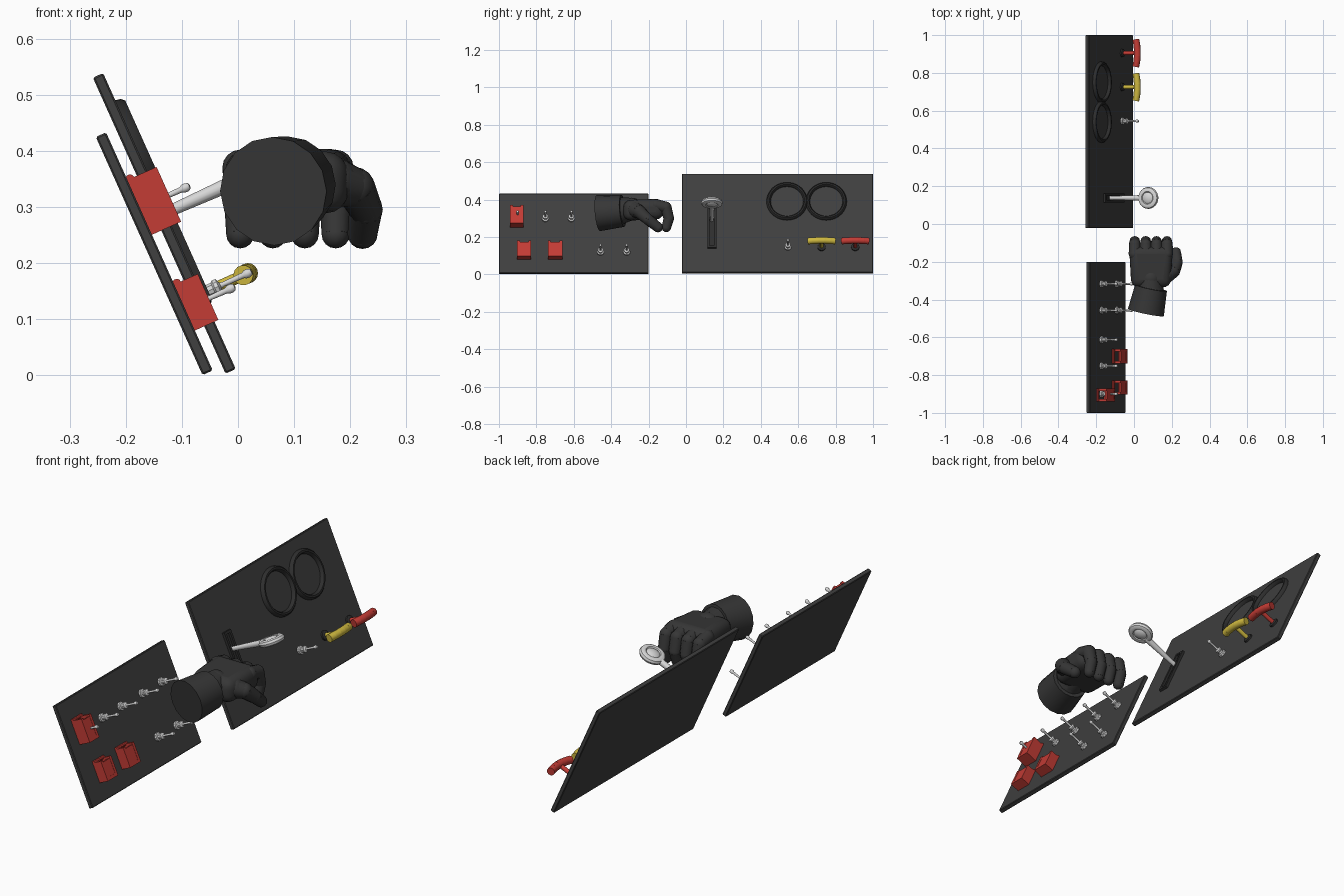
import bpy, bmesh, math
from mathutils import Matrix, Vector

old = bpy.data.objects.get("Cube")
if old:
    bpy.data.objects.remove(old, do_unlink=True)


def material(name, rgb):
    m = bpy.data.materials.new(name)
    m.use_nodes = True
    m.diffuse_color = (*rgb, 1)
    m.node_tree.nodes["Principled BSDF"].inputs["Base Color"].default_value = (*rgb, 1)
    return m


PANEL = material("panel charcoal", (0.05, 0.05, 0.05))
GLOVE = material("glove charcoal", (0.037, 0.037, 0.037))
DARK = material("trim black", (0.027, 0.027, 0.027))
WHITE = material("light grey", (0.68, 0.68, 0.68))
RED = material("red", (0.55, 0.045, 0.035))
YELLOW = material("yellow", (0.62, 0.48, 0.05))

# Panel frames: local x runs along the panel, y up the slope, z outward
UP = Vector((-0.409, 0, 0.9126))
OUT = Vector((0.9126, 0, 0.409))


def frame(origin, x, y, z):
    m = Matrix((x, y, z)).transposed().to_4x4()
    m.translation = origin
    return m


ALONG = Vector((0, 1, 0))
SMALL = frame((-0.045, 0, 0.0085), ALONG, UP, OUT)
LARGE = frame((-0.004, 0, 0.011), ALONG, UP, OUT)
WORLD = Matrix()


def finish(name, bm, mat, m, smooth=True, bevel=0, steps=1):
    bmesh.ops.recalc_face_normals(bm, faces=bm.faces[:])
    mesh = bpy.data.meshes.new(name)
    bm.to_mesh(mesh)
    bm.free()
    mesh.materials.append(mat)
    ob = bpy.data.objects.new(name, mesh)
    bpy.context.collection.objects.link(ob)
    ob.matrix_world = m
    if bevel:
        b = ob.modifiers.new("Bevel", "BEVEL")
        b.width, b.segments = bevel, steps
    if smooth:
        bpy.ops.object.select_all(action="DESELECT")
        ob.select_set(True)
        bpy.context.view_layer.objects.active = ob
        bpy.ops.object.shade_smooth_by_angle(angle=math.radians(35))
    return ob


def add_box(bm, lo, hi):
    lo, hi = Vector(lo), Vector(hi)
    bmesh.ops.create_cube(bm, size=1, matrix=Matrix.Translation((lo + hi) / 2)
                          @ Matrix.Diagonal((*(hi - lo), 1)))


def add_cone(bm, a, b, ra, rb, segs):
    a, b = Vector(a), Vector(b)
    rot = (b - a).to_track_quat("Z", "Y").to_matrix().to_4x4()
    bmesh.ops.create_cone(bm, cap_ends=True, segments=segs, radius1=ra, radius2=rb,
                          depth=(b - a).length, matrix=Matrix.Translation((a + b) / 2) @ rot)


def boxes(name, mat, m, parts, **kw):
    bm = bmesh.new()
    for lo, hi in parts:
        add_box(bm, lo, hi)
    return finish(name, bm, mat, m, smooth=False, **kw)


def limb(name, mat, m, points, radii, segs=12, round_ends=True):
    """Jointed tube: tapered segments with a ball at each joint."""
    bm = bmesh.new()
    last = len(points) - 1
    for i, (p, r) in enumerate(zip(points, radii)):
        if round_ends or 0 < i < last:
            bmesh.ops.create_uvsphere(bm, u_segments=segs, v_segments=8, radius=r,
                                      matrix=Matrix.Translation(p))
        if i < last:
            add_cone(bm, p, points[i + 1], r, radii[i + 1], segs)
    return finish(name, bm, mat, m)


def lathe(name, mat, m, profile, segs=16):
    bm = bmesh.new()
    verts = [bm.verts.new((r, 0, z)) for r, z in profile]
    edges = [bm.edges.new(pair) for pair in zip(verts, verts[1:])]
    bmesh.ops.spin(bm, geom=verts + edges, cent=(0, 0, 0), axis=(0, 0, 1),
                   angle=math.tau, steps=segs)
    bmesh.ops.remove_doubles(bm, verts=bm.verts[:], dist=1e-5)
    return finish(name, bm, mat, m)


def at(m, x, y, z=0):
    return m @ Matrix.Translation((x, y, z))


# Backing panels
boxes("small_panel", PANEL, SMALL, [((-1, 0, -0.02), (-0.2, 0.465, 0))], bevel=0.003)
boxes("large_panel", PANEL, LARGE, [((-0.022, 0, -0.02), (1, 0.578, 0))], bevel=0.003)

# Toggle switches
TOGGLE = [(0, 0), (0.019, 0), (0.019, 0.01), (0.012, 0.012), (0.012, 0.022),
          (0.015, 0.025), (0.015, 0.032), (0.006, 0.036), (0.0045, 0.042), (0.0055, 0.08),
          (0.008, 0.084), (0.0085, 0.09), (0.006, 0.096), (0, 0.098)]
spots = [(SMALL, y, 0.317) for y in (-0.9, -0.752, -0.613, -0.457, -0.317)]
spots += [(SMALL, y, 0.12) for y in (-0.457, -0.317)] + [(LARGE, 0.545, 0.147)]
for i, (m, y, s) in enumerate(spots):
    lathe(f"toggle_switch_{i + 1}", WHITE, at(m, y, s), TOGGLE, 10)


# Red switch guards: open-topped channels with a hinge pin
def guard(name, y, s, width, length, height):
    w, wall = width / 2, 0.014
    ob = boxes(name, RED, at(SMALL, y, s), [
        ((-w, 0, 0), (wall - w, length, height)),
        ((w - wall, 0, 0), (w, length, height)),
        ((wall - w, 0, 0), (w - wall, wall, height)),
        ((wall - w, wall, height - 0.012), (w - wall, length - 0.008, height - 0.001))])
    limb(name + "_hinge", RED, at(SMALL, y, s + length), [(-w, 0, 0.005), (w, 0, 0.005)],
         [0.008, 0.008], 10, False)


guard("upper_guard", -0.905, 0.265, 0.07, 0.107, 0.057)
guard("lower_guard_1", -0.865, 0.078, 0.075, 0.09, 0.046)
guard("lower_guard_2", -0.7, 0.078, 0.078, 0.09, 0.046)

# Gauge bezels
for i, y in enumerate((0.54, 0.75)):
    lathe(f"gauge_bezel_{i + 1}", DARK, at(LARGE, y, 0.415),
          [(0.087, 0), (0.089, 0.01), (0.094, 0.016), (0.102, 0.016), (0.108, 0.01), (0.11, 0)], 40)

# Pull handles with curved grips
for name, mat, y in (("yellow_handle", YELLOW, 0.725), ("red_handle", RED, 0.905)):
    m = at(LARGE, y, 0.147)
    lathe(name + "_collar", DARK, m, [(0, 0), (0.022, 0), (0.022, 0.008), (0.015, 0.012), (0, 0.012)])
    limb(name + "_stem", mat, m, [(0, 0, 0), (0, 0, 0.085)], [0.01, 0.01], 12, False)
    limb(name + "_grip", mat, m,
         [(x, 0, 0.09 - 1.8 * x * x) for x in (-0.072, -0.045, -0.015, 0.015, 0.045, 0.072)],
         [0.018] * 6, 14, False)

# Lever slot and lever
boxes("lever_slot_frame", DARK, LARGE, [
    ((0.114, 0.14, 0), (0.126, 0.385, 0.012)), ((0.15, 0.14, 0), (0.162, 0.385, 0.012)),
    ((0.126, 0.14, 0), (0.15, 0.152, 0.012)), ((0.126, 0.373, 0), (0.15, 0.385, 0.012)),
    ((0.126, 0.152, 0), (0.15, 0.373, 0.002))])
limb("lever_shaft", WHITE, LARGE, [(0.138, 0.305, 0), (0.138, 0.305, 0.19)],
     [0.01, 0.015], 12, False)
KNOB = frame(LARGE @ Vector((0.138, 0.307, 0.225)), OUT, ALONG, UP)
half = [(0.03, 0.01), (0.034, 0.014), (0.045, 0.015), (0.054, 0.01), (0.058, 0)]
lathe("lever_knob", WHITE, KNOB,
      [(0, 0.018), (0.022, 0.016), (0.03, 0.01)] + half[1:]
      + [(r, -z) for r, z in reversed(half[:-1])] + [(0.022, -0.016), (0, -0.018)], 24)

# Gloved hand: cuff, palm, curled fingers and thumb
limb("glove_cuff", GLOVE, WORLD, [(0.063, -0.468, 0.328), (0.09, -0.338, 0.34)],
     [0.097, 0.086], 16, False)
limb("glove_wrist", GLOVE, WORLD, [(0.085, -0.36, 0.34), (0.09, -0.29, 0.35)], [0.075, 0.06], 16)
bm = bmesh.new()
add_box(bm, (-0.026, -0.335, 0.295), (0.206, -0.12, 0.405))
for v in bm.verts:
    if v.co.y < -0.3:
        v.co.x += 0.012 if v.co.x < 0.1 else -0.012
        v.co.z -= 0.008
finish("glove_palm", bm, GLOVE, WORLD, bevel=0.04, steps=4)

for i, x in enumerate((0.004, 0.062, 0.119, 0.174)):
    limb(f"finger_{i + 1}", GLOVE, WORLD,
         [(x, -0.16, 0.37), (x, -0.108, 0.358), (x, -0.092, 0.3), (x, -0.105, 0.251)],
         [0.032, 0.031, 0.028, 0.025])
limb("thumb", GLOVE, WORLD,
     [(0.17, -0.27, 0.345), (0.208, -0.25, 0.335), (0.228, -0.205, 0.295), (0.222, -0.15, 0.252)],
     [0.045, 0.036, 0.03, 0.027])
